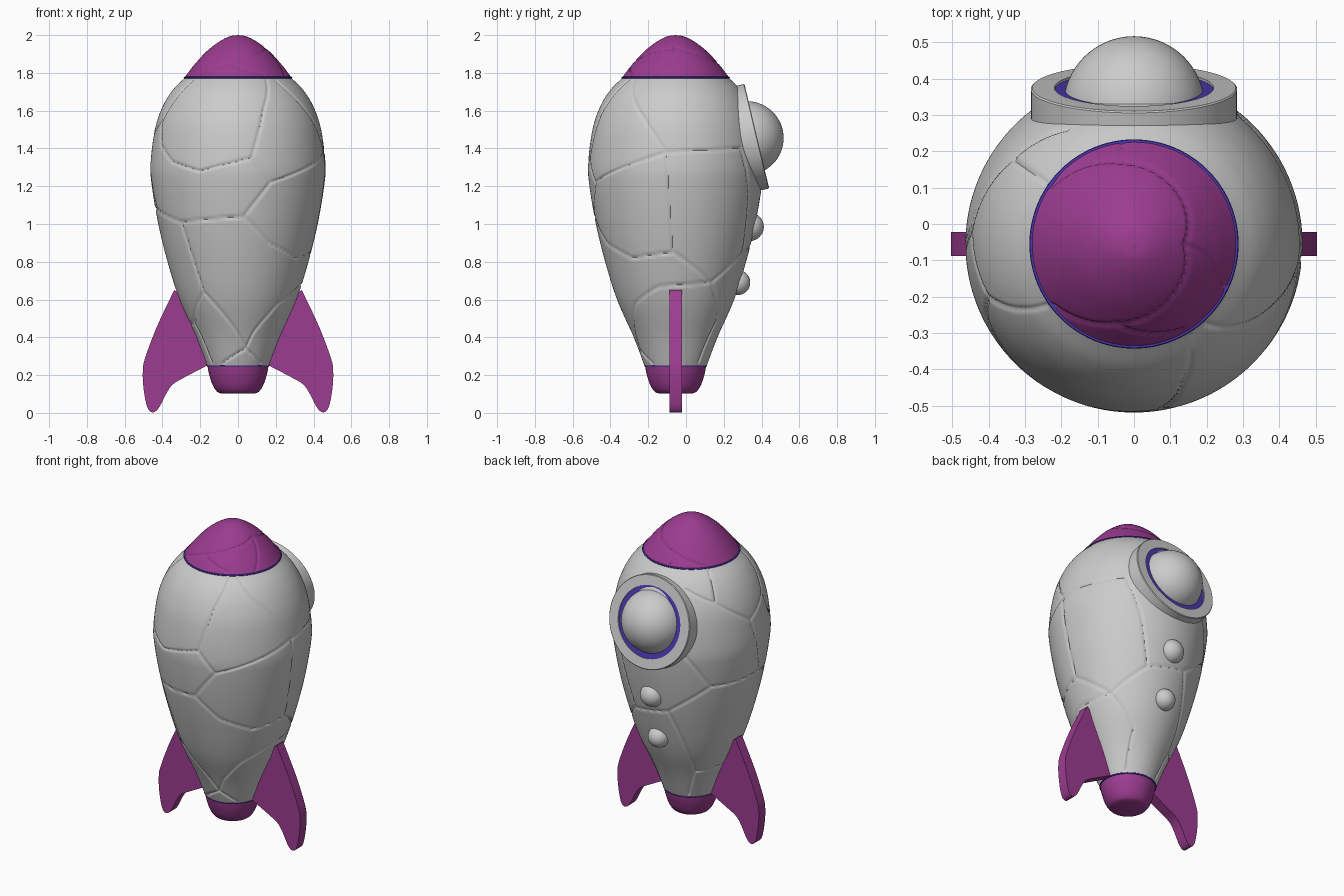
import bpy, bmesh, math
from mathutils import Vector, kdtree

if "Cube" in bpy.data.objects:
    bpy.data.objects.remove(bpy.data.objects["Cube"])

AXIS_Y = -0.055


def material(name, rgb):
    m = bpy.data.materials.new(name)
    m.diffuse_color = (*rgb, 1)
    m.use_nodes = True
    m.node_tree.nodes["Principled BSDF"].inputs["Base Color"].default_value = m.diffuse_color
    return m


PURPLE = material("purple", (0.33, 0.045, 0.28))
BLUE = material("blue", (0.07, 0.04, 0.45))


def spline(pts, steps):
    """Smooth curve through 2D points."""
    p = [Vector(q) for q in pts]
    p = [2 * p[0] - p[1]] + p + [2 * p[-1] - p[-2]]
    out = []
    for a, b, c, d in zip(p, p[1:], p[2:], p[3:]):
        for i in range(steps):
            t = i / steps
            out.append(0.5 * (2 * b + (c - a) * t + (2 * a - 5 * b + 4 * c - d) * t * t
                              + (3 * b - a - 3 * c + d) * t ** 3))
    return out + [p[-2]]


def finish(bm, name, mat=None, angle=35):
    bmesh.ops.recalc_face_normals(bm, faces=bm.faces)
    me = bpy.data.meshes.new(name)
    bm.to_mesh(me)
    bm.free()
    ob = bpy.data.objects.new(name, me)
    bpy.context.collection.objects.link(ob)
    if mat:
        me.materials.append(mat)
    bpy.ops.object.select_all(action='DESELECT')
    ob.select_set(True)
    bpy.context.view_layer.objects.active = ob
    bpy.ops.object.shade_smooth_by_angle(angle=math.radians(angle))
    return ob


def polar(r, phi, z):
    """Angle phi is measured from the front towards +x."""
    return Vector((r * math.sin(phi), -r * math.cos(phi), z))


def radius_at(profile, z):
    for a, b in zip(profile, profile[1:]):
        if min(a[1], b[1]) <= z <= max(a[1], b[1]) and a[1] != b[1]:
            return a[0] + (b[0] - a[0]) * (z - a[1]) / (b[1] - a[1])
    return profile[-1][0]


def revolve(name, profile, segs, mat=None, seams=(), closed=False, angle=35):
    """Turn a (radius, z) profile; cut panel seams given as (degrees, z) paths."""
    bm = bmesh.new()
    rows = [[bm.verts.new(polar(max(r, 1e-4), 2 * math.pi * i / segs, z)) for i in range(segs)]
            for r, z in profile]
    for a, b in zip(rows, rows[1:] + (rows[:1] if closed else [])):
        for i in range(segs):
            j = (i + 1) % segs
            bm.faces.new((a[i], a[j], b[j], b[i]))
    if not closed:
        bm.faces.new(rows[0])
        bm.faces.new(rows[-1])
    if seams:
        marks = []
        for path in seams:
            for (a0, z0), (a1, z1) in zip(path, path[1:]):
                for k in range(121):
                    t = k / 120
                    z = z0 + (z1 - z0) * t
                    marks.append(polar(radius_at(profile, z), math.radians(a0 + (a1 - a0) * t), z))
        tree = kdtree.KDTree(len(marks))
        for i, m in enumerate(marks):
            tree.insert(m, i)
        tree.balance()
        bm.normal_update()
        for v in bm.verts:
            d = tree.find(v.co)[2]
            if d < 0.02:
                flat = Vector((v.co.x, v.co.y, 0))
                v.co -= flat.normalized() * min(0.008 * math.exp(-(d / 0.006) ** 2), flat.length / 2)
    return finish(bm, name, mat, angle)


# Hull with irregular panel seams
hull = spline([(0.165, 0.25), (0.222, 0.4), (0.31, 0.6), (0.373, 0.8), (0.422, 1.0), (0.456, 1.2),
               (0.463, 1.32), (0.44, 1.5), (0.40, 1.62), (0.345, 1.71), (0.275, 1.78)], 18)
hull_seams = [
    [(31, 1.76), (19, 1.6), (9, 1.35)],
    [(-55, 1.76), (-70, 1.55), (-64, 1.42), (-49, 1.33), (-26, 1.28), (9, 1.35), (22, 1.22), (84, 1.38)],
    [(22, 1.22), (4, 1.04), (-45, 1.01), (-80, 1.08)],
    [(4, 1.04), (24, 0.9), (53, 0.82), (88, 0.85), (123, 0.69), (157, 0.85)],
    [(-45, 1.01), (-34, 0.64), (12, 0.34), (45, 0.26)],
    [(-34, 0.64), (-65, 0.48), (-55, 0.27)],
    [(-30, 0.26), (12, 0.34), (21, 0.43), (45, 0.58), (75, 0.67), (123, 0.69)],
    [(42, 1.76), (68, 1.55), (84, 1.38), (139, 1.4), (150, 1.15), (157, 0.85)],
    [(84, 1.38), (88, 0.85)],
    [(123, 0.69), (147, 0.49), (136, 0.27)],
    [(157, 0.85), (195, 0.9), (230, 1.08), (280, 1.08), (265, 1.45), (235, 1.6), (210, 1.68)],
    [(230, 1.08), (210, 1.3)],
    [(265, 1.45), (290, 1.55)],
    [(235, 1.6), (235, 1.76)],
    [(195, 0.9), (220, 0.45), (210, 0.27)],
    [(220, 0.45), (295, 0.48)],
]
revolve("hull", hull, 300, seams=hull_seams, angle=60).location.y = AXIS_Y

# Nose cone
nose = spline([(0.283, 1.776), (0.23, 1.845), (0.165, 1.915), (0.10, 1.965), (0.045, 1.993), (0, 2.0)], 10)
nose_seams = [
    [(235, 1.78), (189, 1.845), (90, 1.935), (64, 1.78)],
    [(189, 1.845), (187, 1.78)],
    [(90, 1.935), (35, 1.9), (-13, 1.85), (-53, 1.78)],
    [(-13, 1.85), (30, 1.79)],
]
revolve("nose_cone", nose, 200, PURPLE, nose_seams, angle=60).location.y = AXIS_Y

# Engine nozzle
nozzle = spline([(0.162, 0.25), (0.152, 0.20), (0.133, 0.145), (0.11, 0.112), (0.085, 0.102)], 6)
revolve("nozzle", nozzle, 96, PURPLE).location.y = AXIS_Y


# Blue joint bands under the nose and above the nozzle
def band(name, r, z):
    c = [(r + 0.007 * math.cos(k * math.pi / 4), z + 0.005 * math.sin(k * math.pi / 4)) for k in range(8)]
    revolve(name, c, 96, BLUE, closed=True).location.y = AXIS_Y


band("nose_band", 0.281, 1.775)
band("nozzle_band", 0.16, 0.25)

# Pair of side fins
outline = spline([(0.338, 0.65), (0.43, 0.455), (0.492, 0.29), (0.504, 0.22), (0.50, 0.13), (0.482, 0.035),
                  (0.455, 0.003), (0.42, 0.025), (0.375, 0.11), (0.34, 0.155), (0.27, 0.195), (0.165, 0.25)], 5)
outline += [Vector((0.10, 0.30)), Vector((0.25, 0.60))]
bm = bmesh.new()
face = bm.faces.new([bm.verts.new((p.x, AXIS_Y - 0.033, max(p.y, 0))) for p in outline])
ext = bmesh.ops.extrude_face_region(bm, geom=[face])
bmesh.ops.translate(bm, vec=(0, 0.066, 0), verts=[g for g in ext['geom'] if isinstance(g, bmesh.types.BMVert)])
fins = finish(bm, "fins", PURPLE)
fins.modifiers.new("mirror", 'MIRROR')

# Round window on the back: rim, blue seal and dome
TILT = -math.radians(76.7)


def place_window(ob):
    ob.location = (0, 0.375, 1.465)
    ob.rotation_euler.x = TILT


place_window(revolve("window_rim", [(0.219, 0), (0.28, 0), (0.284, -0.004), (0.284, -0.12), (0.219, -0.12)],
                     96, closed=True))
place_window(revolve("window_seal", [(0.17, -0.007), (0.221, -0.007), (0.221, -0.06), (0.17, -0.06)],
                     96, BLUE, closed=True))


def ball(name, r, loc):
    bm = bmesh.new()
    bmesh.ops.create_uvsphere(bm, u_segments=64, v_segments=32, radius=r)
    ob = finish(bm, name)
    ob.location = loc


ball("window_dome", 0.195, (0, 0.322, 1.455))

# Two rivets below the window
ball("upper_rivet", 0.075, (0, 0.337, 0.985))
ball("lower_rivet", 0.066, (0, 0.274, 0.69))
